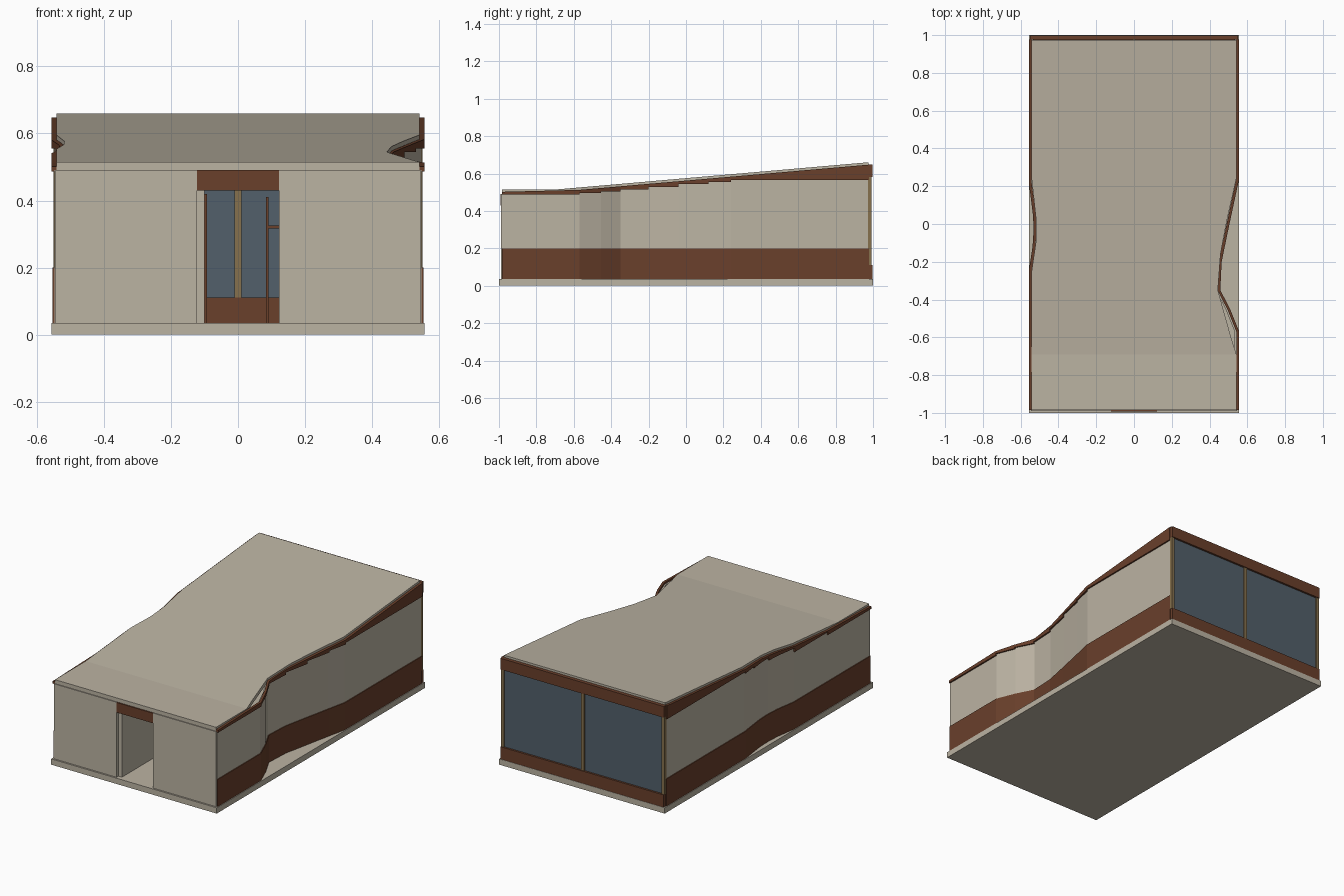
import bpy, bmesh

if "Cube" in bpy.data.objects:
    bpy.data.objects.remove(bpy.data.objects["Cube"])


def material(name, rgb):
    m = bpy.data.materials.new(name)
    m.diffuse_color = (*rgb, 1)
    m.use_nodes = True
    m.node_tree.nodes["Principled BSDF"].inputs["Base Color"].default_value = m.diffuse_color
    return m


PLASTER = material("warm_plaster", (0.50, 0.452, 0.365))
BROWN = material("red_brown_timber", (0.142, 0.05, 0.024))
GLASS = material("blue_grey_glass", (0.085, 0.115, 0.145))
TAN = material("tan_frame", (0.24, 0.165, 0.075))


def finish(name, bm, mat):
    bmesh.ops.recalc_face_normals(bm, faces=bm.faces)
    me = bpy.data.meshes.new(name)
    bm.to_mesh(me)
    bm.free()
    me.materials.append(mat)
    ob = bpy.data.objects.new(name, me)
    bpy.context.collection.objects.link(ob)
    return ob


def hexa(bm, bottom, top):
    """Closed block between two four-sided loops."""
    b = [bm.verts.new(p) for p in bottom]
    t = [bm.verts.new(p) for p in top]
    bm.faces.new(b[::-1])
    bm.faces.new(t)
    for i in range(4):
        j = (i + 1) % 4
        bm.faces.new((b[i], b[j], t[j], t[i]))


def box(name, x0, x1, y0, y1, z0, z1, mat):
    bm = bmesh.new()
    loop = [(x0, y0), (x1, y0), (x1, y1), (x0, y1)]
    hexa(bm, [(*p, z0) for p in loop], [(*p, z1) for p in loop])
    return finish(name, bm, mat)


def lerp_path(path, y):
    """x of a (y, x) path at a given y."""
    for (ya, xa), (yb, xb) in zip(path, path[1:]):
        if y <= yb:
            return xa + (xb - xa) * (y - ya) / (yb - ya)
    return path[-1][1]


def roof_z(y):
    return 0.515 + max(0, y + 0.69) * 0.145 / 1.665


def wall_strip(name, path, side, proud, thick, low, high, mat):
    """Blocks following a (y, x) path; low(y) is constant per block, high(y) slopes."""
    bm = bmesh.new()
    for (ya, xa), (yb, xb) in zip(path, path[1:]):
        loop = [(xa + side * proud, ya), (xb + side * proud, yb),
                (xb - side * thick, yb), (xa - side * thick, ya)]
        z = low((ya + yb) / 2)
        hexa(bm, [(*p, z) for p in loop], [(*p, high(p[1])) for p in loop])
    return finish(name, bm, mat)


def fascia_low(y):
    for limit, z in ((-0.57, 0.487), (-0.455, 0.497), (-0.35, 0.505), (-0.2, 0.515),
                     (-0.04, 0.528), (0.12, 0.545), (0.24, 0.555)):
        if y < limit:
            return z
    return 0.565


# Wall plans: y, x
right_wall = [(-0.985, 0.548), (-0.57, 0.548), (-0.455, 0.502), (-0.35, 0.448), (-0.2, 0.455),
              (-0.04, 0.488), (0.12, 0.522), (0.24, 0.548), (0.978, 0.548)]
left_wall = [(-0.985, -0.548), (-0.57, -0.548), (-0.25, -0.548), (-0.12, -0.528), (-0.04, -0.523),
             (0.04, -0.525), (0.12, -0.535), (0.22, -0.548), (0.978, -0.548)]

for label, path, side in (("right", right_wall, 1), ("left", left_wall, -1)):
    wall_strip(label + "_wall", path, side, 0, 0.015, lambda y: 0.035,
               lambda y: roof_z(y) - 0.024, PLASTER)
    wall_strip(label + "_lower_band", path, side, 0.005, 0, lambda y: 0.035,
               lambda y: 0.2, BROWN)
    wall_strip(label + "_fascia", path, side, 0.009, 0.006, fascia_low,
               lambda y: roof_z(y) - 0.013, BROWN)

# Floor slab
box("floor_slab", -0.557, 0.557, -1, 1, 0, 0.035, PLASTER)

# Sloping roof with scooped sides
roof_right = [(-0.985, 0.542), (-0.69, 0.542), (-0.6, 0.514), (-0.35, 0.444), (-0.16, 0.458),
              (0.02, 0.492), (0.24, 0.542), (0.975, 0.542)]
roof_left = [(-0.985, -0.542), (-0.25, -0.542), (-0.1, -0.52), (0.02, -0.518),
             (0.24, -0.542), (0.975, -0.542)]
rows = sorted({y for y, x in roof_right + roof_left})
bm = bmesh.new()
rings = []
for y in rows:
    l, r, z = lerp_path(roof_left, y), lerp_path(roof_right, y), roof_z(y)
    rings.append([bm.verts.new(p) for p in
                  ((l, y, z - 0.024), (r, y, z - 0.024), (r, y, z), (l, y, z))])
for a, b in zip(rings, rings[1:]):
    for i in range(4):
        j = (i + 1) % 4
        bm.faces.new((a[i], a[j], b[j], b[i]))
bm.faces.new(rings[0])
bm.faces.new(rings[-1])
finish("roof", bm, PLASTER)

# Front wall with doorway
for label, s in (("left", -1), ("right", 1)):
    x0, x1 = sorted((s * 0.123, s * 0.544))
    box("front_wall_" + label, x0, x1, -0.99, -0.972, 0.035, 0.491, PLASTER)
box("door_header", -0.123, 0.123, -0.992, -0.972, 0.43, 0.491, BROWN)

# Inner partition beside the doorway, with timber edge
box("entry_partition", -0.123, -0.1, -0.972, -0.45, 0.035, 0.43, PLASTER)
box("partition_trim", -0.1, -0.092, -0.46, -0.45, 0.035, 0.42, BROWN)

# Interior post and rail
box("inner_post", 0.083, 0.091, -0.6, -0.592, 0.035, 0.41, BROWN)
box("inner_rail", 0.091, 0.3, -0.6, -0.592, 0.316, 0.326, BROWN)

# Glazed back wall
box("back_sill", -0.548, 0.548, 0.975, 0.998, 0.035, 0.11, BROWN)
box("back_fascia", -0.55, 0.55, 0.976, 0.998, 0.58, 0.648, BROWN)
box("back_glass", -0.54, 0.54, 0.98, 0.986, 0.11, 0.58, GLASS)
for label, x in (("left", -0.54), ("middle", 0), ("right", 0.54)):
    box("back_mullion_" + label, x - 0.01, x + 0.01, 0.974, 0.993, 0.11, 0.58, TAN)
